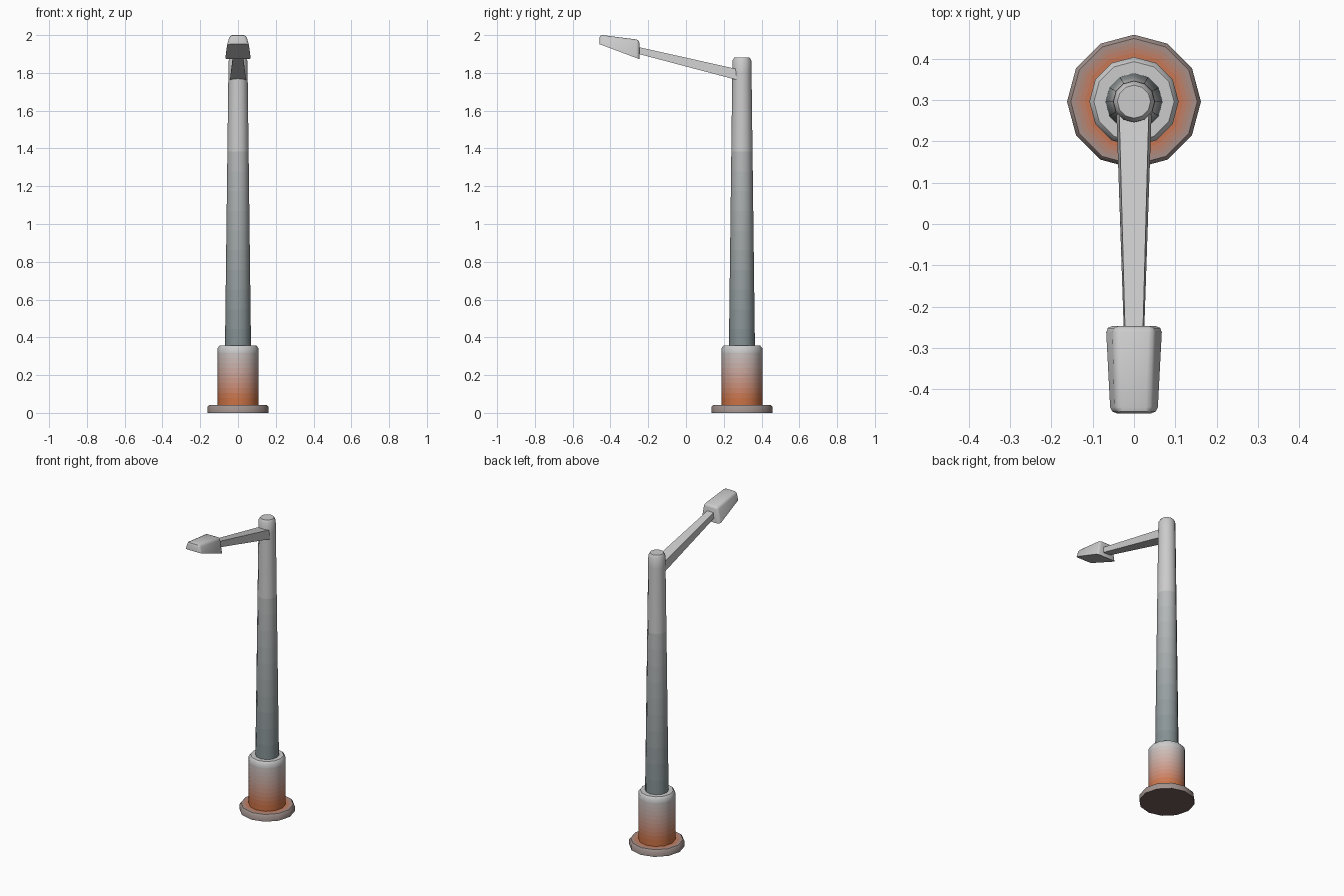
import bpy, bmesh, math

if "Cube" in bpy.data.objects:
    bpy.data.objects.remove(bpy.data.objects["Cube"])

GREY = (0.60, 0.60, 0.60)
SLATE = (0.22, 0.27, 0.28)
RUST = (0.60, 0.17, 0.06)
DUSTY = (0.36, 0.29, 0.27)
DARK = (0.16, 0.11, 0.10)
POLE_Y = 0.296
SIDES = 12


def material(c):
    name = "paint_%02d_%02d_%02d" % tuple(round(v * 100) for v in c)
    m = bpy.data.materials.get(name) or bpy.data.materials.new(name)
    m.diffuse_color = (*c, 1)
    m.use_nodes = True
    m.node_tree.nodes["Principled BSDF"].inputs["Base Color"].default_value = m.diffuse_color
    return m


def mix(a, b, t):
    return tuple(u + (v - u) * t for u, v in zip(a, b))


def finish(name, bm, colours):
    bmesh.ops.recalc_face_normals(bm, faces=bm.faces[:])
    me = bpy.data.meshes.new(name)
    bm.to_mesh(me)
    bm.free()
    for c in colours:
        me.materials.append(material(c))
    ob = bpy.data.objects.new(name, me)
    bpy.context.collection.objects.link(ob)
    bpy.ops.object.select_all(action='DESELECT')
    ob.select_set(True)
    bpy.context.view_layer.objects.active = ob
    bpy.ops.object.shade_smooth_by_angle(angle=math.radians(50))
    return ob


def lathe(name, profile):
    """profile: (radius, z, colour, bands up to the next point); colour fades band by band"""
    pts, colours = [], []
    for (r0, z0, c0, n), (r1, z1, c1, _) in zip(profile, profile[1:]):
        for i in range(n):
            t = i / n
            pts.append((r0 + (r1 - r0) * t, z0 + (z1 - z0) * t))
            colours.append(mix(c0, c1, (i + 0.5) / n))
    pts.append(profile[-1][:2])
    colours += [profile[-1][2], DARK]
    bm = bmesh.new()
    rings = []
    for r, z in pts:
        angles = [2 * math.pi * k / SIDES for k in range(SIDES)]
        rings.append([bm.verts.new((r * math.cos(a), POLE_Y + r * math.sin(a), z)) for a in angles])
    for i, (a, b) in enumerate(zip(rings, rings[1:])):
        for k in range(SIDES):
            j = (k + 1) % SIDES
            bm.faces.new((a[k], a[j], b[j], b[k])).material_index = i
    bm.faces.new(rings[-1]).material_index = len(colours) - 2
    bm.faces.new(rings[0][::-1]).material_index = len(colours) - 1
    return finish(name, bm, colours)


def tapered_box(name, back, front, bevel=0.0):
    """each end: y, z bottom, z top, half width bottom, half width top"""
    bm = bmesh.new()
    ends = []
    for y, zb, zt, wb, wt in (back, front):
        ends.append([bm.verts.new(p) for p in
                     ((-wb, y, zb), (wb, y, zb), (wt, y, zt), (-wt, y, zt))])
    a, b = ends
    bm.faces.new(a)
    bm.faces.new(b[::-1])
    for k in range(4):
        j = (k + 1) % 4
        bm.faces.new((a[j], a[k], b[k], b[j]))
    if bevel:
        # round everything but the flat underside rim
        top = {a[2], a[3], b[2], b[3]}
        edges = [e for e in bm.edges if top & set(e.verts)]
        bmesh.ops.bevel(bm, geom=edges, offset=bevel, segments=2, profile=0.5, affect='EDGES')
    return finish(name, bm, [GREY])


# Foot plate
lathe("foot_plate", [(0.162, 0.0, DUSTY, 1), (0.162, 0.031, DUSTY, 1),
                     (0.153, 0.042, DUSTY, 4), (0.108, 0.042, RUST, 1),
                     (0.09, 0.042, RUST, 1)])
# Rusty collar fading to grey
lathe("collar", [(0.108, 0.035, RUST, 1), (0.108, 0.08, RUST, 10),
                 (0.108, 0.343, GREY, 1), (0.097, 0.356, GREY, 1),
                 (0.06, 0.356, GREY, 1)])
# Tapered pole
lathe("pole", [(0.069, 0.34, SLATE, 14), (0.051, 1.80, GREY, 1),
               (0.050, 1.865, GREY, 1), (0.040, 1.882, GREY, 1),
               (0.02, 1.882, GREY, 1)])
# Arm and lamp head
tapered_box("arm", (0.28, 1.76, 1.818, 0.043, 0.036), (-0.28, 1.908, 1.943, 0.024, 0.021))
tapered_box("lamp_head", (-0.247, 1.873, 1.975, 0.068, 0.050),
            (-0.458, 1.952, 2.002, 0.057, 0.043), bevel=0.015)
